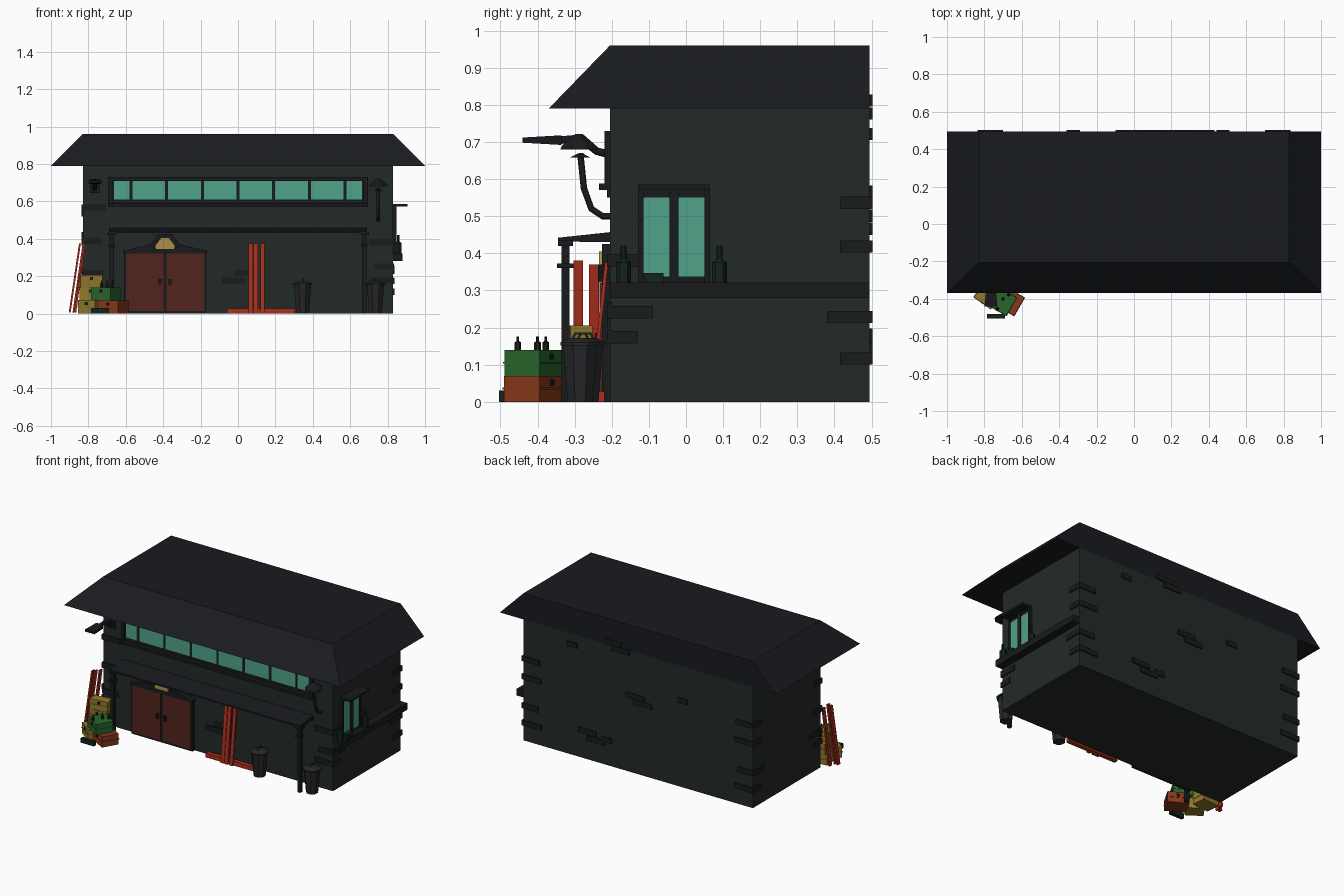
import bpy, bmesh, math
from mathutils import Vector, Matrix

if "Cube" in bpy.data.objects:
    bpy.data.objects.remove(bpy.data.objects["Cube"])

def mat(name, r, g, b):
    m = bpy.data.materials.new(name)
    m.diffuse_color = (r, g, b, 1)
    m.use_nodes = True
    m.node_tree.nodes["Principled BSDF"].inputs["Base Color"].default_value = m.diffuse_color
    return m

WALL = mat("wall_paint", .016, .023, .020)
ROOF = mat("roof_slate", .010, .011, .014)
TRIM = mat("dark_trim", .009, .010, .012)
BRICK = mat("brick_dark", .010, .012, .012)
GLASS = mat("teal_glass", .08, .36, .25)
DOOR = mat("door_brown", .085, .017, .012)
RED = mat("red_plank", .40, .028, .012)
ORANGE = mat("orange_crate", .24, .04, .01)
GREEN = mat("green_crate", .022, .13, .024)
YELLOW = mat("yellow_crate", .28, .19, .025)
LAMP = mat("lamp_tan", .42, .27, .07)
BIN = mat("bin_metal", .018, .019, .021)
BOTTLE = mat("bottle_glass", .006, .018, .009)

def finish(name, bm, m):
    bmesh.ops.recalc_face_normals(bm, faces=bm.faces)
    me = bpy.data.meshes.new(name)
    bm.to_mesh(me)
    bm.free()
    me.materials.append(m)
    ob = bpy.data.objects.new(name, me)
    bpy.context.collection.objects.link(ob)
    return ob

def rings(name, loops, m):
    """Skin a list of equal-length point loops and cap both ends."""
    bm = bmesh.new()
    vs = [[bm.verts.new(p) for p in lp] for lp in loops]
    n = len(vs[0])
    for a, b in zip(vs, vs[1:]):
        for i in range(n):
            bm.faces.new((a[i], a[(i + 1) % n], b[(i + 1) % n], b[i]))
    bm.faces.new(vs[0])
    bm.faces.new(vs[-1])
    return finish(name, bm, m)

def loft(name, secs, m):
    """Horizontal rectangles (cx, cy, z, size_x, size_y)."""
    c = ((-.5, -.5), (.5, -.5), (.5, .5), (-.5, .5))
    return rings(name, [[(x + i * sx, y + j * sy, z) for i, j in c] for x, y, z, sx, sy in secs], m)

def box(name, x0, x1, y0, y1, z0, z1, m):
    cx, cy, sx, sy = (x0 + x1) / 2, (y0 + y1) / 2, x1 - x0, y1 - y0
    return loft(name, [(cx, cy, z0, sx, sy), (cx, cy, z1, sx, sy)], m)

def lathe(name, x, y, prof, m, n=8):
    return rings(name, [[(x + r * math.cos((i + .5) * math.tau / n), y + r * math.sin((i + .5) * math.tau / n), z)
                         for i in range(n)] for r, z in prof], m)

def front_prism(name, pts, y0, y1, m):
    return rings(name, [[(x, y, z) for x, z in pts] for y in (y0, y1)], m)

def tube(name, pts, r, m):
    cu = bpy.data.curves.new(name, 'CURVE')
    cu.dimensions = '3D'
    cu.bevel_depth, cu.bevel_resolution, cu.use_fill_caps = r, 1, True
    sp = cu.splines.new('POLY')
    sp.points.add(len(pts) - 1)
    for p, q in zip(sp.points, pts):
        p.co = (*q, 1)
    cu.materials.append(m)
    bpy.context.collection.objects.link(bpy.data.objects.new(name, cu))

F, B, W = -.205, .495, .83   # front wall, back wall, half width

# Walls and hipped roof (cut off flush at the back)
box("walls", -W, W, F, B, 0, .79, WALL)
loft("roof", [(0, .0625, .79, 2, .865), (0, .145, .96, 1.66, .70)], ROOF)

# Long front window
box("front_window_backing", -.69, .69, F - .004, F, .58, .73, TRIM)
box("front_window_head", -.695, .695, F - .015, F, .712, .73, TRIM)
box("front_window_sill", -.695, .695, F - .03, F, .57, .588, TRIM)
for s in (-1, 1):
    box("front_window_jamb", s * .682 - .012, s * .682 + .012, F - .015, F, .58, .73, TRIM)
edges = [-.67, -.573, -.382, -.191, 0, .191, .382, .573, .67]
for a, b in zip(edges, edges[1:]):
    box("front_pane", a + .008, b - .008, F - .008, F, .61, .71, GLASS)

# Awning and its posts
rings("awning", [[(x, F, .43), (x, -.345, .432), (x, -.345, .442), (x, F, .457)] for x in (-.69, .69)], ROOF)
for s in (-1, 1):
    x = s * .675
    box("awning_post", x - .011, x + .011, -.336, -.314, 0, .435, TRIM)
    box("post_collar", x - .018, x + .018, -.347, -.303, .36, .373, TRIM)
    box("post_head", x - .025, x + .025, -.345, -.305, .42, .434, TRIM)

# Double door with gabled frame and lamp
front_prism("door_frame", [(-.61, 0), (-.17, 0), (-.17, .33), (-.31, .368), (-.355, .425), (-.425, .425),
                           (-.47, .368), (-.61, .33)], F - .022, F, TRIM)
front_prism("door_gable", [(-.615, .322), (-.165, .322), (-.165, .335), (-.31, .37), (-.345, .345), (-.435, .345),
                           (-.47, .37), (-.615, .335)], F - .032, F, TRIM)
for x0, x1, h in ((-.6, -.397, -.417), (-.383, -.18, -.363)):
    box("door_leaf", x0, x1, F - .028, F, .015, .32, DOOR)
    box("door_handle", h - .008, h + .008, F - .04, F, .155, .185, TRIM)
front_prism("door_lamp", [(-.44, .345), (-.34, .345), (-.34, .365), (-.37, .405), (-.41, .405), (-.44, .365)],
            F - .03, F, LAMP)

# Right side window, canopy and ledge
box("side_window_frame", W, W + .008, -.13, .065, .32, .585, TRIM)
for y0, y1 in ((-.13, -.115), (-.045, -.02), (.05, .065)):
    box("side_window_bar", W, W + .018, y0, y1, .32, .575, TRIM)
for y0 in (-.115, -.02):
    box("side_pane", W, W + .012, y0, y0 + .07, .337, .55, GLASS)
box("side_window_canopy", W, W + .075, -.13, .065, .572, .585, TRIM)
box("side_ledge", W, W + .05, F, B, .28, .322, TRIM)

def bottle(x, y, z, h, r):
    lathe("bottle", x, y, [(r, z), (r, z + h * .55), (r * .4, z + h * .65), (r * .4, z + h)], BOTTLE, 6)

bottle(W + .027, -.168, .322, .098, .02)
bottle(W + .027, .09, .322, .098, .02)
box("lying_bottle", W + .015, W + .045, -.115, -.06, .322, .347, BOTTLE)

# Protruding bricks: front and back as (x0, x1, z), sides as (y0, y1, z)
P = .008
for x0, x1, z in ((-.835, -.705, .55), (-.835, -.73, .37), (.7, .835, .365), (.73, .835, .235), (.7, .835, .16),
                  (-.02, .055, .2), (-.085, .04, .16), (-.835, -.72, .2)):
    box("front_brick", x0, x1, F - P, F + .005, z, z + .033, BRICK)
for x0, x1, z in ((.44, .51, .705), (.12, .245, .795), (.06, .19, .76), (-.05, .085, .485), (-.1, .035, .45),
                  (-.36, -.29, .55), (.3, .43, .165), (.24, .37, .125), (.19, .26, .15)):
    box("back_brick", x0, x1, B - .005, B + P, z, z + .033, BRICK)
for s in (-1, 1):
    x0, x1 = sorted((s * (W - .005), s * (W + P)))
    for y0, y1, z in ((.415, B + P, .52), (.415, B + P, .402), (.38, B + P, .212), (.415, B + P, .1),
                      (F - P, -.09, .225), (F - P, -.13, .157), (F - P, -.13, .365), (F - P, -.13, .55)):
        if not (s > 0 and z == .55):
            box("side_brick", x0, x1, y0, y1, z, z + .033, BRICK)
    for w, z in ((.12, .52), (.13, .402), (.11, .212), (.13, .1)):
        a, b = sorted((s * (W - w), s * (W + P)))
        box("back_corner_brick", a, b, B - .005, B + P, z, z + .033, BRICK)

# Right lantern on a bent pipe
tube("lantern_pipe", [(.75, -.2, .5), (.75, -.225, .5), (.75, -.255, .52), (.75, -.275, .575), (.75, -.285, .67)],
     .01, TRIM)
lathe("lantern_collar", .75, -.285, [(.028, .658), (.008, .668)], TRIM, 6)
lathe("lantern_shade", .75, -.288, [(.055, .68), (.05, .69), (.01, .722)], TRIM)

# Left spotlight on an arm
tube("spot_arm", [(-.765, -.2, .665), (-.765, -.24, .675), (-.765, -.285, .71), (-.765, -.34, .705)], .012, TRIM)
box("spot_mount", -.79, -.74, F - .012, F, .645, .69, TRIM)
rings("spot_head", [[(-.765 + i * w, y, .705 + j * h) for i, j in ((-1, -1), (1, -1), (1, 1), (-1, 1))]
                    for y, w, h in ((-.335, .024, .013), (-.44, .034, .007))], TRIM)

# Bins with lids and handles
for x, y in ((.345, -.27), (.735, -.285)):
    lathe("bin_body", x, y, [(.037, 0), (.05, .155)], BIN)
    lathe("bin_lid", x, y, [(.058, .152), (.058, .16), (.03, .172)], BIN)
    tube("bin_handle", [(x, y - .024, .165), (x, y - .013, .184), (x, y + .013, .184), (x, y + .024, .165)], .004, BIN)

# Planks leaning on the front wall and at the left corner
for x, w in ((.068, .024), (.095, .024), (.131, .022)):
    loft("front_plank", [(x, -.255, 0, w, .01), (x, -.214, .375, w, .01)], RED)
box("ground_plank", -.06, .305, -.248, -.22, 0, .028, RED)
for a, b, y, h in ((-.9, -.845, -.29, .375), (-.87, -.82, -.248, .37), (-.88, -.825, -.29, .38)):
    loft("corner_plank", [(a, y, .005, .01, .026), (b, y, h, .01, .026)], RED)

# Crates: turned box with a rim and grip slots
def crate(name, x, y, z, sx, sy, h, ang, m):
    rot = Matrix.Translation((x, y, z)) @ Matrix.Rotation(math.radians(ang), 4, 'Z')
    parts = [box(name, -sx / 2, sx / 2, -sy / 2, sy / 2, 0, h, m),
             box(name + "_rim", -sx / 2 - .003, sx / 2 + .003, -sy / 2 - .003, sy / 2 + .003, h * .48, h * .54, m),
             box(name + "_grip", -.008, .008, -sy / 2 - .004, sy / 2 + .004, h * .62, h * .85, TRIM)]
    for p in parts:
        p.data.transform(rot)

crate("orange_crate", -.67, -.41, 0, .13, .11, .07, -30, ORANGE)
crate("green_crate", -.707, -.412, .07, .12, .11, .07, -30, GREEN)
crate("yellow_front_crate", -.785, -.385, 0, .11, .09, .072, -35, YELLOW)
crate("yellow_base_crate", -.785, -.285, 0, .12, .09, .07, 5, YELLOW)
crate("yellow_middle_crate", -.785, -.285, .07, .12, .09, .07, -5, YELLOW)
crate("yellow_top_crate", -.788, -.29, .14, .12, .06, .065, 8, YELLOW)
for x, y in ((-.73, -.453), (-.70, -.40), (-.67, -.378)):
    bottle(x, y, .14, .036, .009)
box("ground_bottle", -.785, -.69, -.504, -.48, 0, .03, BOTTLE)
